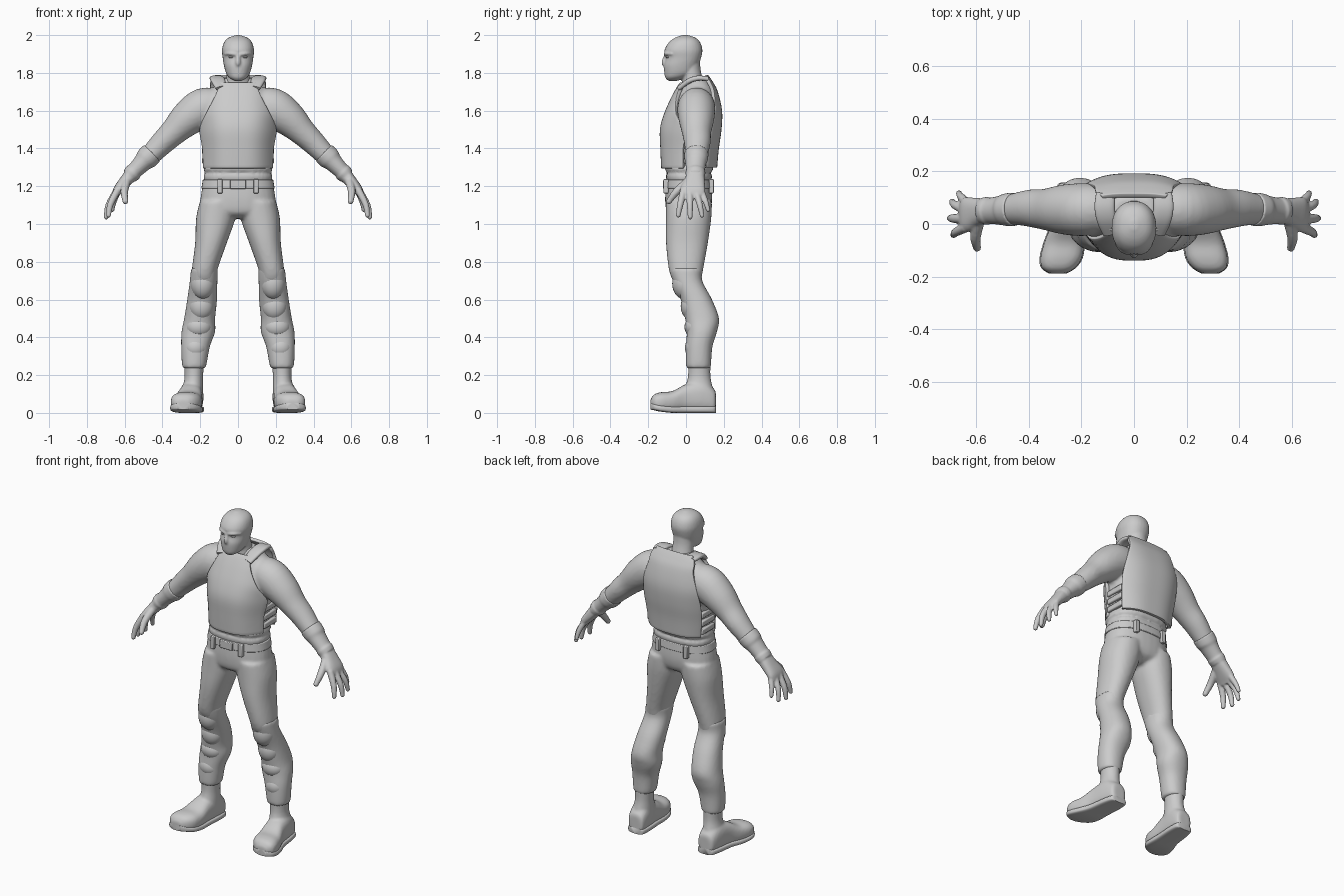
import bpy, bmesh, math
from mathutils import Vector, Matrix

X, Y, Z = Vector((1, 0, 0)), Vector((0, 1, 0)), Vector((0, 0, 1))


def spline(rings, steps):
    """Catmull-Rom interpolation of (x, y, z, ru, rv) rings."""
    out, last = [], len(rings) - 1
    for i in range(last):
        a, b = rings[max(i - 1, 0)], rings[i]
        c, d = rings[i + 1], rings[min(i + 2, last)]
        for s in range(steps):
            t = s / steps
            out.append([0.5 * (2 * q + (r - p) * t + (2 * p - 5 * q + 4 * r - w) * t * t
                               + (3 * q - p - 3 * r + w) * t ** 3)
                        for p, q, r, w in zip(a, b, c, d)])
    return out + [list(rings[-1])]


def loft(bm, rings, axis=None, ref=Y, p=2.0, mirror=False, n=28, steps=4):
    """Superelliptic tube through the rings, closed at both ends."""
    pts = spline(rings, steps)
    for side in ((1, -1) if mirror else (1,)):
        loops = []
        for i, (x, y, z, ru, rv) in enumerate(pts):
            a, b = pts[max(i - 1, 0)], pts[min(i + 1, len(pts) - 1)]
            t = axis or (Vector(b[:3]) - Vector(a[:3])).normalized()
            u = ref.cross(t).normalized()
            v = t.cross(u)
            ring = []
            for k in range(n):
                c, s = math.cos(math.tau * k / n), math.sin(math.tau * k / n)
                co = (Vector((x, y, z)) + u * max(ru, .002) * math.copysign(abs(c) ** (2 / p), c)
                      + v * max(rv, .002) * math.copysign(abs(s) ** (2 / p), s))
                ring.append(bm.verts.new((co.x * side, co.y, co.z)))
            loops.append(ring)
        for r, q in zip(loops, loops[1:]):
            for k in range(n):
                bm.faces.new((r[k], r[(k + 1) % n], q[(k + 1) % n], q[k]))
        bm.faces.new(loops[0])
        bm.faces.new(loops[-1])


def blob(bm, c, r, mirror=False):
    for side in ((1, -1) if mirror else (1,)):
        m = Matrix.Translation((c[0] * side, c[1], c[2])) @ Matrix.Diagonal((*r, 1))
        bmesh.ops.create_uvsphere(bm, u_segments=24, v_segments=16, radius=1, matrix=m)


def box(bm, c, size, mirror=False):
    for side in ((1, -1) if mirror else (1,)):
        m = Matrix.Translation((c[0] * side, c[1], c[2])) @ Matrix.Diagonal((*size, 1))
        bmesh.ops.create_cube(bm, size=1, matrix=m)


def finish(name, bm, voxel=0, bevel=0, thick=0):
    bmesh.ops.recalc_face_normals(bm, faces=bm.faces[:])
    me = bpy.data.meshes.new(name)
    bm.to_mesh(me)
    bm.free()
    ob = bpy.data.objects.new(name, me)
    bpy.context.collection.objects.link(ob)
    me.shade_smooth()
    me.set_sharp_from_angle(angle=math.radians(45))
    if thick:
        m = ob.modifiers.new("Thickness", 'SOLIDIFY')
        m.thickness, m.offset = thick, 0
    if bevel:
        m = ob.modifiers.new("Bevel", 'BEVEL')
        m.width, m.segments = bevel, 2
    if voxel:
        m = ob.modifiers.new("Merge", 'REMESH')
        m.mode, m.voxel_size, m.use_smooth_shade = 'VOXEL', voxel, True
        m = ob.modifiers.new("Soften", 'SMOOTH')
        m.factor, m.iterations = 0.5, 4
    return ob


def fb(rows):
    """Central rings from (z, half width, front y, back y)."""
    return [(0, (a + b) / 2, z, w, (b - a) / 2) for z, w, a, b in rows]


def plate(name, rows, thick, n=24):
    """Curved armour sheet from (z, half width, centre y, edge y)."""
    bm = bmesh.new()
    grid = []
    for z, w, yc, ye, _ in spline([(*r, 0) for r in rows], 4):
        ts = [2 * k / n - 1 for k in range(n + 1)]
        grid.append([bm.verts.new((t * w, yc + (ye - yc) * abs(t) ** 3, z)) for t in ts])
    for r, q in zip(grid, grid[1:]):
        for k in range(n):
            bm.faces.new((r[k], r[k + 1], q[k + 1], q[k]))
    finish(name, bm, thick=thick, bevel=0.003)


# Masked head with brow, nose and neck
bm = bmesh.new()
loft(bm, fb([(1.758, .02, -.095, -.045), (1.775, .048, -.11, 0), (1.80, .064, -.115, .045),
             (1.84, .075, -.117, .066), (1.88, .081, -.108, .08), (1.92, .085, -.114, .087),
             (1.96, .075, -.092, .076), (1.985, .052, -.06, .052), (2.0, .012, -.02, .012)]),
     axis=Z, p=2.2)
loft(bm, [(0, -.105, 1.89, .010, .012), (0, -.116, 1.855, .014, .014), (0, -.108, 1.835, .012, .01)])
loft(bm, [(.008, -.108, 1.897, .008, .012), (.04, -.10, 1.902, .009, .013), (.068, -.07, 1.90, .006, .01)],
     mirror=True)
loft(bm, [(0, .045, 1.68, .085, .07), (0, .035, 1.76, .064, .056), (0, .022, 1.82, .06, .055),
          (0, .02, 1.88, .06, .055)], axis=Z)
finish("head", bm, voxel=0.006)

# Eyes
bm = bmesh.new()
blob(bm, (.034, -.095, 1.884), (.016, .012, .007), True)
finish("eyes", bm)

# Shirt: torso and sleeves
bm = bmesh.new()
loft(bm, fb([(1.22, .178, -.10, .13), (1.255, .183, -.108, .14), (1.27, .173, -.10, .13),
             (1.29, .184, -.112, .145), (1.32, .176, -.11, .145), (1.45, .184, -.115, .155),
             (1.58, .195, -.09, .165), (1.68, .165, -.05, .155), (1.74, .11, -.01, .13),
             (1.77, .075, .0, .10)]), axis=Z, p=2.5)
loft(bm, [(.08, .06, 1.63, .085, .085), (.18, .055, 1.615, .106, .10), (.265, .055, 1.56, .094, .095),
          (.34, .056, 1.488, .073, .078), (.40, .06, 1.43, .064, .07), (.475, .055, 1.352, .053, .056)],
     mirror=True)
finish("shirt", bm, voxel=0.01)

# Vest plates, shoulder straps, side straps
plate("vest_front", [(1.295, .178, -.121, -.01), (1.40, .182, -.126, -.01), (1.50, .196, -.128, 0),
                     (1.58, .165, -.107, -.045), (1.66, .125, -.072, -.045), (1.72, .10, -.04, -.025),
                     (1.745, .095, -.022, -.01)], .02)
plate("vest_back", [(1.30, .172, .155, .10), (1.40, .182, .164, .11), (1.50, .19, .178, .125),
                    (1.60, .178, .181, .145), (1.70, .15, .158, .14), (1.75, .145, .132, .12),
                    (1.785, .12, .108, .10)], .02)
bm = bmesh.new()
loft(bm, [(.088, -.035, 1.72, .012, .03), (.105, .015, 1.757, .014, .036), (.112, .065, 1.772, .014, .038),
          (.108, .115, 1.768, .012, .036)], ref=X, p=3, mirror=True)
finish("shoulder_straps", bm)
bm = bmesh.new()
for z in (1.335, 1.385, 1.435):
    box(bm, (.178, .05, z), (.024, .12, .034), True)
finish("vest_side_straps", bm, bevel=.006)

# Trousers: hips and thighs
bm = bmesh.new()
loft(bm, fb([(1.255, .176, -.10, .13), (1.20, .188, -.107, .136), (1.12, .20, -.11, .138),
             (1.06, .19, -.10, .12), (1.03, .10, -.06, .07)]), axis=Z, p=2.3)
loft(bm, [(.105, .016, 1.12, .097, .122), (.118, .014, 1.03, .104, .12), (.143, .005, .90, .084, .111),
          (.176, 0, .76, .068, .091), (.18, .005, .70, .064, .075)], axis=Z, p=2.2, mirror=True)
finish("trousers", bm, voxel=0.01)

# Belt, buckle and loops
bm = bmesh.new()
loft(bm, fb([(1.188, .194, -.113, .142), (1.236, .186, -.109, .138)]), axis=Z, p=2.3, steps=1, n=48)
finish("belt", bm, bevel=.004)
bm = bmesh.new()
box(bm, (0, -.112, 1.21), (.085, .018, .048))
for y in (-.106, .134):
    box(bm, (.095, y, 1.2), (.026, .026, .075), True)
finish("buckle_and_loops", bm, bevel=.004)

# Lower legs
bm = bmesh.new()
loft(bm, [(.178, 0, .765, .071, .09), (.182, .008, .70, .073, .078), (.19, .055, .60, .079, .083),
          (.203, .085, .50, .082, .09), (.21, .084, .43, .089, .08), (.225, .07, .35, .076, .07),
          (.232, .066, .25, .064, .066), (.232, .068, .235, .052, .058)], axis=Z, p=2.2, mirror=True)
finish("lower_legs", bm, voxel=0.009)

# Knee and shin pads
bm = bmesh.new()
blob(bm, (.186, -.005, .685), (.066, .068, .085), True)
blob(bm, (.194, .03, .565), (.066, .058, .075), True)
blob(bm, (.208, .05, .455), (.07, .058, .06), True)
blob(bm, (.225, .052, .345), (.064, .058, .062), True)
finish("knee_and_shin_pads", bm)

# Boots and soles
foot = [(.237, .158, .06, .03, .045), (.238, .148, .065, .05, .062), (.243, .09, .085, .06, .083),
        (.252, 0, .078, .064, .074), (.265, -.07, .06, .076, .056), (.277, -.13, .058, .079, .052),
        (.287, -.168, .056, .062, .042), (.29, -.188, .052, .03, .02)]
bm = bmesh.new()
loft(bm, foot, axis=-Y, ref=Z, p=2.6, mirror=True)
loft(bm, [(.233, .07, .27, .054, .06), (.234, .07, .19, .049, .06), (.24, .068, .12, .056, .076),
          (.243, .065, .05, .055, .08)], axis=Z, mirror=True)
finish("boots", bm, voxel=0.008)
bm = bmesh.new()
loft(bm, [(x, y, .018 + max(0, -y - .10) * .2, rx + .003, .018) for x, y, z, rx, rz in foot],
     axis=-Y, ref=Z, p=4, mirror=True)
finish("soles", bm)

# Gloves: cuff, palm, fingers
bm = bmesh.new()
loft(bm, [(.455, .056, 1.375, .061, .064), (.485, .054, 1.346, .06, .062), (.505, .052, 1.325, .05, .056),
          (.545, .05, 1.284, .043, .05), (.557, .05, 1.272, .047, .053), (.575, .05, 1.253, .042, .05)],
     mirror=True)
loft(bm, [(.56, .05, 1.268, .038, .046), (.60, .045, 1.222, .032, .055), (.635, .036, 1.18, .026, .066),
          (.652, .034, 1.15, .017, .058)], p=2.4, mirror=True)
for knuckle, mid, tip, r in (
        ((.637, -.012, 1.18), (.675, -.03, 1.105), (.685, -.041, 1.047), .017),
        ((.642, .02, 1.175), (.685, .021, 1.10), (.698, .022, 1.037), .017),
        ((.638, .052, 1.175), (.68, .072, 1.105), (.69, .085, 1.045), .016),
        ((.63, .078, 1.185), (.657, .103, 1.12), (.665, .117, 1.075), .015),
        ((.59, .01, 1.225), (.602, -.052, 1.17), (.596, -.09, 1.12), .02)):
    loft(bm, [(*knuckle, r * 1.15, r * 1.15), (*mid, r, r), (*tip, r * .75, r * .75)],
         ref=X, n=14, mirror=True)
    blob(bm, tip, (r * .78,) * 3, True)
finish("gloves", bm, voxel=0.005)
